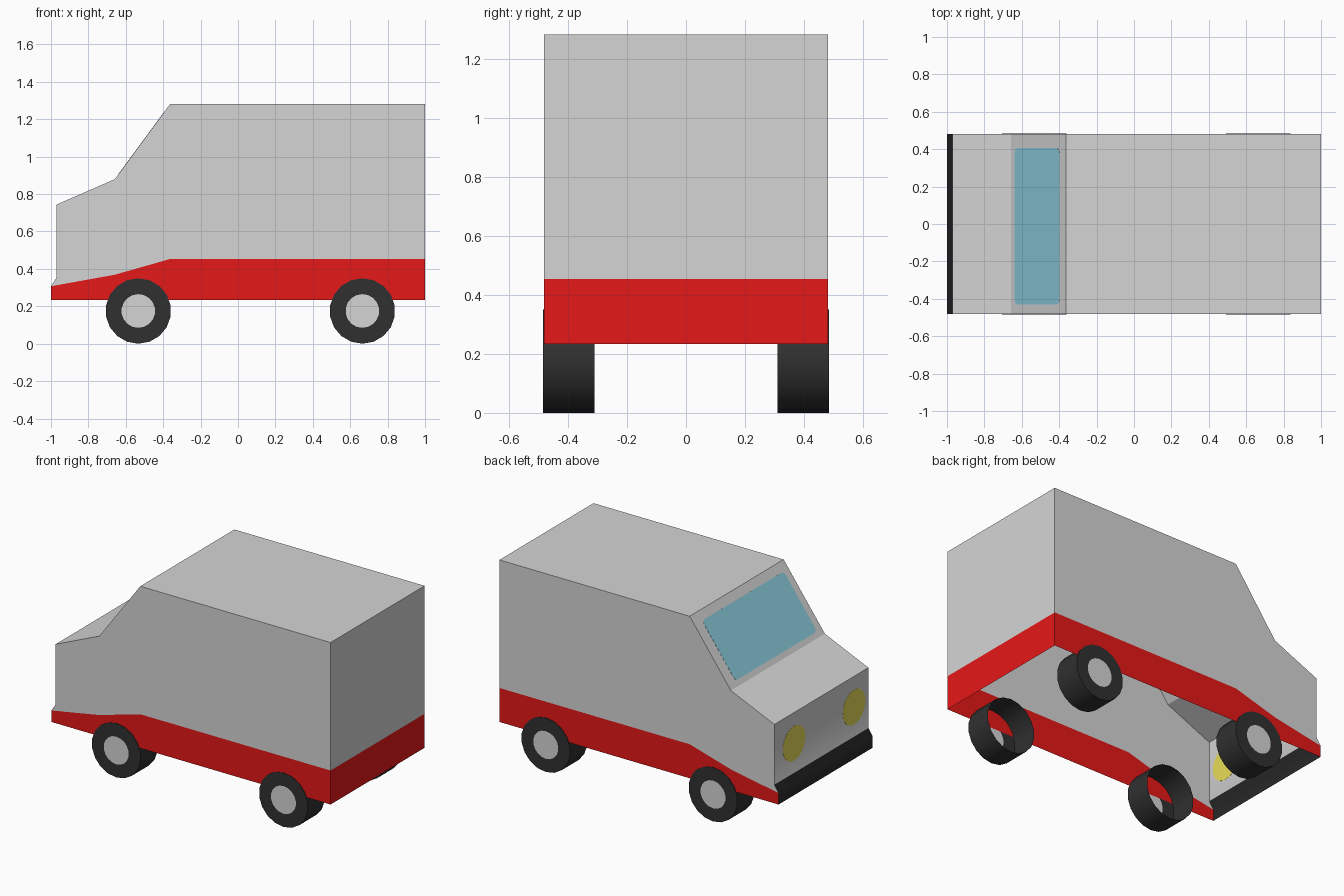
import bpy, bmesh, math
from mathutils import Vector

if "Cube" in bpy.data.objects:
    bpy.data.objects.remove(bpy.data.objects["Cube"])


def material(name, rgb):
    m = bpy.data.materials.new(name)
    m.diffuse_color = (*rgb, 1)
    m.use_nodes = True
    m.node_tree.nodes["Principled BSDF"].inputs["Base Color"].default_value = m.diffuse_color
    return m


GREY = material("grey paint", (0.665, 0.665, 0.665))
RED = material("red paint", (0.79, 0.009, 0.009))
BLACK = material("black bumper", (0.022, 0.022, 0.022))
RUBBER = material("dark rubber", (0.030, 0.030, 0.030))
GLASS = material("blue glass", (0.26, 0.61, 0.73))
YELLOW = material("yellow lamp", (0.85, 0.77, 0.10))


def finish(bm, name, mats):
    bmesh.ops.recalc_face_normals(bm, faces=bm.faces)
    me = bpy.data.meshes.new(name)
    bm.to_mesh(me)
    bm.free()
    for m in mats:
        me.materials.append(m)
    ob = bpy.data.objects.new(name, me)
    bpy.context.collection.objects.link(ob)
    return ob


def plate(name, points, normal, mat, thick=0.002):
    """Thin plate straddling the panel, so it shows inside and outside."""
    bm = bmesh.new()
    n = Vector(normal).normalized() * thick / 2
    back = [bm.verts.new(Vector(p) - n) for p in points]
    front = [bm.verts.new(Vector(p) + n) for p in points]
    bm.faces.new(back)
    bm.faces.new(front)
    for i in range(len(points)):
        j = (i + 1) % len(points)
        bm.faces.new((back[i], back[j], front[j], front[i]))
    return finish(bm, name, [mat])


# Body shell, open underneath: side outline points (x, z)
W = 0.481
P = dict(A=(-1, .233), B=(-1, .307), C=(-.97, .353), D=(-.97, .744),
         E=(-.658, .88), F=(-.363, 1.282), G=(1, 1.282), H=(1, .453),
         I=(1, .233), M=(-.658, .369), N=(-.363, .453))
bm = bmesh.new()
left = {k: bm.verts.new((x, -W, z)) for k, (x, z) in P.items()}
right = {k: bm.verts.new((x, W, z)) for k, (x, z) in P.items()}
# Panels running across the van: bumper, nose, bonnet, windscreen, roof, rear
for a, b, col in (("A", "B", 2), ("B", "C", 2), ("C", "D", 0), ("D", "E", 0),
                  ("E", "F", 0), ("F", "G", 0), ("G", "H", 0), ("H", "I", 1)):
    face = bm.faces.new((left[a], left[b], right[b], right[a]))
    face.material_index = col
    face.smooth = a in "ABC"  # soft transition from bumper to nose
# Side panels with the red lower stripe
for side in (left, right):
    for keys, col in (("BCDEM", 0), ("EFNM", 0), ("FGHN", 0), ("ABMNHI", 1)):
        bm.faces.new([side[k] for k in keys]).material_index = col
finish(bm, "body", [GREY, RED, BLACK])

# Windscreen: rounded rectangle laid on the sloping panel
e, f = (Vector((P[k][0], 0, P[k][1])) for k in "EF")
slope = f - e
r, length = 0.025, slope.length
u0, u1, v0, v1 = -.43, .405, .07 * length, .88 * length
pts = []
for cu, cv, start in ((u1 - r, v1 - r, 0), (u0 + r, v1 - r, 90),
                      (u0 + r, v0 + r, 180), (u1 - r, v0 + r, 270)):
    for k in range(4):
        t = math.radians(start + 30 * k)
        u, v = cu + r * math.cos(t), cv + r * math.sin(t)
        pts.append(e + slope * (v / length) + Vector((0, u, 0)))
plate("windscreen", pts, (-slope.z, 0, slope.x), GLASS)

# Headlights: round plates on the nose
for name, y in (("headlight_left", -.333), ("headlight_right", .28)):
    ring = [(-.97, y + .115 * math.cos(t), .545 + .112 * math.sin(t))
            for t in (math.tau * k / 24 for k in range(24))]
    plate(name, ring, (-1, 0, 0), YELLOW)


# Wheels: hollow drums, open on the inner side, with a grey hub
def wheel(name, x, side, sides=18, radius=.175):
    bm = bmesh.new()
    rings = []
    for rad, y in ((radius, .31), (radius, .485), (.09, .485)):
        rings.append([bm.verts.new((x + rad * math.sin(math.tau * k / sides), side * y,
                                    radius - rad * math.cos(math.tau * k / sides)))
                      for k in range(sides)])
    for a, b in zip(rings, rings[1:]):
        for i in range(sides):
            j = (i + 1) % sides
            bm.faces.new((a[i], a[j], b[j], b[i]))
    bm.faces.new(rings[-1]).material_index = 1
    ob = finish(bm, name, [RUBBER, GREY])
    bpy.ops.object.select_all(action='DESELECT')
    ob.select_set(True)
    bpy.context.view_layer.objects.active = ob
    bpy.ops.object.shade_smooth_by_angle(angle=math.radians(40))


for end, x in (("front", -.533), ("rear", .665)):
    for label, side in (("left", -1), ("right", 1)):
        wheel(f"{end}_{label}_wheel", x, side)
